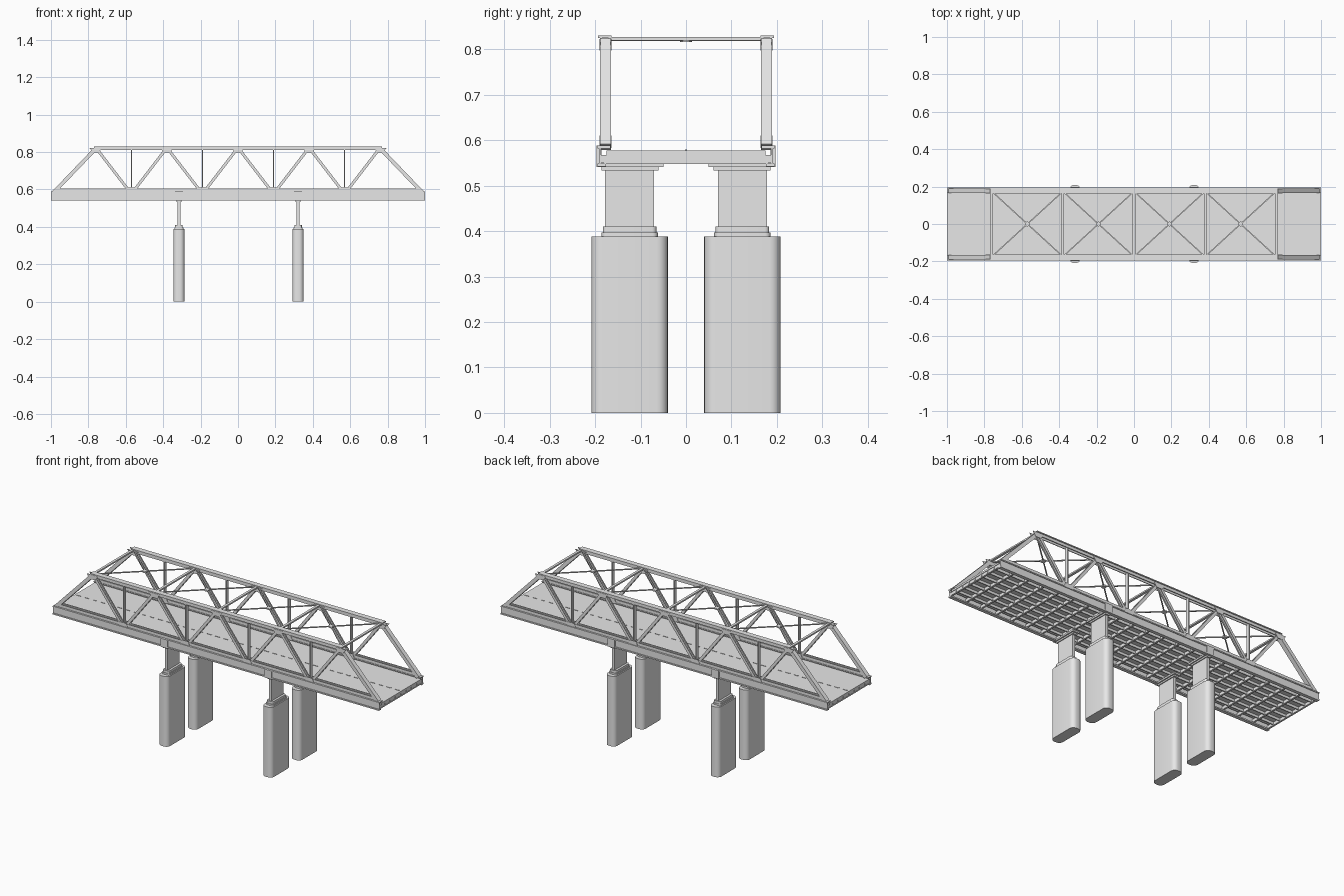
import bpy, bmesh, math
from mathutils import Vector, Matrix

cube = bpy.data.objects.get("Cube")
if cube:
    bpy.data.objects.remove(cube, do_unlink=True)

steel = bpy.data.materials.new("light_grey")
steel.use_nodes = True
GREY = (0.8, 0.8, 0.8, 1)
steel.diffuse_color = GREY
steel.node_tree.nodes["Principled BSDF"].inputs["Base Color"].default_value = GREY

Y, Z = Vector((0, 1, 0)), Vector((0, 0, 1))


def part(name, build, smooth=False):
    """Run a build function on a fresh bmesh and link the result."""
    bm = bmesh.new()
    build(bm)
    bmesh.ops.recalc_face_normals(bm, faces=bm.faces)
    mesh = bpy.data.meshes.new(name)
    for f in bm.faces:
        f.smooth = smooth
    bm.to_mesh(mesh)
    bm.free()
    if smooth:
        mesh.set_sharp_from_angle(angle=math.radians(35))
    mesh.materials.append(steel)
    obj = bpy.data.objects.new(name, mesh)
    bpy.context.collection.objects.link(obj)


def box(bm, x, y, z):
    """Box from (low, high) ranges."""
    lo, hi = Vector((x[0], y[0], z[0])), Vector((x[1], y[1], z[1]))
    m = Matrix.Translation((lo + hi) / 2) @ Matrix.Diagonal((*(hi - lo), 1))
    return bmesh.ops.create_cube(bm, size=1, matrix=m)["verts"]


def bar(bm, a, b, side, width, depth, shift=0):
    """Rectangular bar from a to b; width runs along side."""
    a, b = Vector(a), Vector(b)
    d = (b - a).normalized()
    s = (side - d * side.dot(d)).normalized()
    t = d.cross(s)
    m = Matrix((d * (b - a).length, s * width, t * depth)).transposed().to_4x4()
    m.translation = (a + b) / 2 + s * shift
    bmesh.ops.create_cube(bm, size=1, matrix=m)


def h_beam(bm, a, b, width, depth):
    """Two side plates joined by a thin web."""
    for s in (-1, 1):
        bar(bm, a, b, Y, 0.004, depth, s * (width / 2 - 0.002))
    bar(bm, a, b, Y, width - 0.004, 0.004)


def rounded(bm, x, y, z, r):
    """Box with rounded vertical edges."""
    vs = set(box(bm, x, y, z))
    edges = [e for e in bm.edges if e.verts[0] in vs and e.verts[1] in vs
             and abs(e.verts[0].co.z - e.verts[1].co.z) > 1e-5]
    bmesh.ops.bevel(bm, geom=edges, offset=r, segments=6, profile=0.5, affect='EDGES')


def span(y0, y1, s):
    return tuple(sorted((s * y0, s * y1)))


TOP = [-0.76 + 0.38 * i for i in range(5)]
LOW = [-0.57 + 0.38 * i for i in range(4)]
PIERS = (-0.316, 0.321)
TY, TZ, BZ = 0.177, 0.817, 0.592


# Deck with raised centre markings
def deck(bm):
    box(bm, (-1, 1), (-0.175, 0.175), (0.567, 0.577))


def centre_dashes(bm):
    for i in range(40):
        x = -0.975 + i * 0.05
        box(bm, (x - 0.013, x + 0.013), (-0.002, 0.002), (0.577, 0.579))


# Floor grid below the deck
def cross_beams(bm):
    for i in range(22):
        x = -0.995 + i * 1.99 / 21
        box(bm, (x - 0.002, x + 0.002), (-0.188, 0.188), (0.55, 0.567))
        box(bm, (x - 0.005, x + 0.005), (-0.18, 0.18), (0.548, 0.551))


def stringers(bm):
    for i in range(7):
        y = -0.141 + i * 0.047
        box(bm, (-1, 1), (y - 0.0025, y + 0.0025), (0.553, 0.567))


part("road_deck", deck)
part("centre_dashes", centre_dashes)
part("floor_cross_beams", cross_beams)
part("floor_stringers", stringers)


# Side trusses
for s, label in ((1, "back"), (-1, "front")):
    y = s * TY

    def girder(bm):
        box(bm, (-1, 1), span(0.187, 0.191, s), (0.542, 0.588))
        box(bm, (-1, 1), span(0.166, 0.195, s), (0.582, 0.588))
        box(bm, (-1, 1), span(0.176, 0.195, s), (0.542, 0.549))
        # Bearing stiffeners over the piers
        for x in PIERS:
            box(bm, (x - 0.022, x + 0.022), span(0.186, 0.197, s), (0.541, 0.588))

    def chords(bm):
        box(bm, (-0.77, 0.77), span(0.164, 0.194, s), (0.825, 0.83))
        for lo in (0.166, 0.185):
            box(bm, (-0.768, 0.768), span(lo, lo + 0.004, s), (0.81, 0.825))
        h_beam(bm, (-0.965, y, 0.598), (0.965, y, 0.598), 0.023, 0.016)

    def end_posts(bm):
        for e in (-1, 1):
            bar(bm, (e * 0.985, y, 0.585), (e * 0.762, y, TZ), Y, 0.025, 0.02)

    def diagonals(bm):
        for x in LOW:
            for e in (-1, 1):
                h_beam(bm, (x + e * 0.012, y, BZ), (x + e * 0.185, y, TZ), 0.02, 0.015)

    def hangers(bm):
        for x in LOW:
            box(bm, (x - 0.003, x + 0.003), span(0.168, 0.186, s), (BZ, 0.825))

    def gussets(bm):
        for nodes, wide, narrow, z0, z1 in ((TOP, 0.034, 0.016, 0.822, 0.797),
                                            (LOW, 0.03, 0.018, 0.583, 0.61)):
            for x in nodes:
                for lo in (0.1635, 0.188):
                    for v in box(bm, (x - 1, x + 1), span(lo, lo + 0.0025, s),
                                 (min(z0, z1), max(z0, z1))):
                        w = wide if abs(v.co.z - z0) < 0.001 else narrow
                        v.co.x = x + math.copysign(w, v.co.x - x)

    part(label + "_girder", girder)
    part(label + "_chords", chords)
    part(label + "_end_posts", end_posts)
    part(label + "_diagonals", diagonals)
    part(label + "_hangers", hangers)
    part(label + "_gussets", gussets)


# Overhead struts and crossed bracing
def top_struts(bm):
    for x in TOP:
        box(bm, (x - 0.007, x + 0.007), (-0.166, 0.166), (0.819, 0.827))


def top_bracing(bm):
    for x in LOW:
        for e in (-1, 1):
            bar(bm, (x - 0.18, -e * 0.165, 0.821), (x + 0.18, e * 0.165, 0.821), Z, 0.005, 0.006)
        bmesh.ops.create_cone(bm, cap_ends=True, segments=12, radius1=0.013, radius2=0.013,
                              depth=0.008, matrix=Matrix.Translation((x, 0, 0.82)))


part("top_struts", top_struts)
part("top_bracing", top_bracing)


# Piers: rounded shaft, stepped collar, slim column and bearing cap
def piers(bm):
    for x in PIERS:
        for s in (-1, 1):
            for w, y0, y1, z0, z1, r in ((0.03, 0.04, 0.208, 0, 0.388, 0.024),
                                         (0.024, 0.062, 0.186, 0.388, 0.397, 0.012),
                                         (0.02, 0.065, 0.183, 0.397, 0.41, 0.01)):
                rounded(bm, (x - w, x + w), span(y0, y1, s), (z0, z1), r)


def columns(bm):
    for x in PIERS:
        for s in (-1, 1):
            for w, y0, y1, z0, z1 in ((0.008, 0.07, 0.178, 0.41, 0.535),
                                      (0.013, 0.06, 0.186, 0.533, 0.541),
                                      (0.02, 0.05, 0.19, 0.541, 0.55)):
                box(bm, (x - w, x + w), span(y0, y1, s), (z0, z1))


part("pier_shafts", piers, True)
part("pier_columns", columns)
